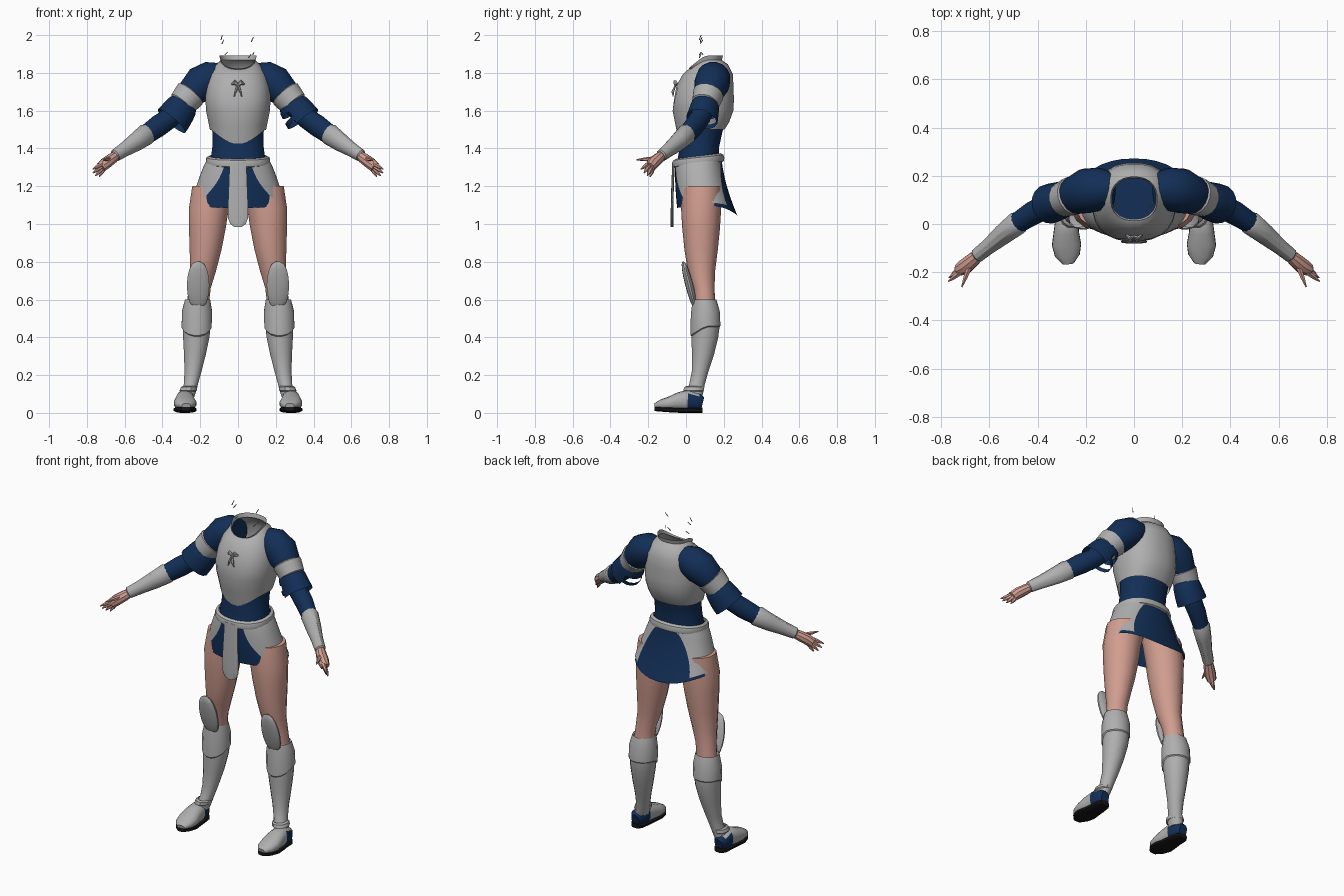
import bpy, bmesh, math
from mathutils import Vector


def material(name, rgb):
    m = bpy.data.materials.new(name)
    m.diffuse_color = (*rgb, 1)
    return m


GREY = material("plate_grey", (0.43, 0.43, 0.43))
BLUE = material("navy_cloth", (0.006, 0.028, 0.095))
SKIN = material("skin", (0.64, 0.34, 0.28))
BLACK = material("sole_black", (0.008, 0.008, 0.008))


def finish(name, bm, mats, rule=None, angle=32):
    bmesh.ops.recalc_face_normals(bm, faces=bm.faces)
    if rule:
        for f in bm.faces:
            f.material_index = rule(f.calc_center_median())
    me = bpy.data.meshes.new(name)
    bm.to_mesh(me)
    bm.free()
    for m in mats:
        me.materials.append(m)
    ob = bpy.data.objects.new(name, me)
    bpy.context.collection.objects.link(ob)
    bpy.ops.object.select_all(action='DESELECT')
    ob.select_set(True)
    bpy.context.view_layer.objects.active = ob
    bpy.ops.object.shade_smooth_by_angle(angle=math.radians(angle))
    return ob


def spow(v, p):
    return math.copysign(abs(v) ** p, v)


def loft(name, rings, mats, s=1, n=16, flat=False, caps=(True, True), p=1.0,
         tweak=None, rule=None, hole=None):
    """Skin rings of (x, y, z, half width, half depth); flat keeps rings level."""
    bm = bmesh.new()
    c = [Vector(r[:3]) for r in rings]
    rows = []
    for i, r in enumerate(rings):
        u, v = Vector((1, 0, 0)), Vector((0, 1, 0))
        if not flat:
            t = (c[min(i + 1, len(c) - 1)] - c[max(i - 1, 0)]).normalized()
            u = t.cross(Vector((0, 0, 1))).normalized()
            v = u.cross(t)
        row = []
        for k in range(n):
            a = 2 * math.pi * (k + 0.5) / n
            q = c[i] + u * r[3] * spow(math.cos(a), p) + v * r[4] * spow(math.sin(a), p)
            if tweak:
                q = tweak(i, a, q)
            row.append(bm.verts.new((q.x * s, q.y, q.z)))
        rows.append(row)
    for i in range(len(rows) - 1):
        for k in range(n):
            if hole and hole(i, k):
                continue
            j = (k + 1) % n
            bm.faces.new((rows[i][k], rows[i][j], rows[i + 1][j], rows[i + 1][k]))
    if caps[0]:
        bm.faces.new(rows[0])
    if caps[1]:
        bm.faces.new(rows[-1])
    return finish(name, bm, mats, rule)


def grid(name, nu, nv, fn, mats):
    bm = bmesh.new()
    g = [[bm.verts.new(fn(i / nu, j / nv)) for i in range(nu + 1)] for j in range(nv + 1)]
    for j in range(nv):
        for i in range(nu):
            bm.faces.new((g[j][i], g[j][i + 1], g[j + 1][i + 1], g[j + 1][i]))
    return finish(name, bm, mats)


# Waist cloth, closed inside the hollow breastplate
loft("waist", [(0, .065, 1.32, .15, .115), (0, .07, 1.40, .138, .105), (0, .08, 1.47, .136, .11),
               (0, .09, 1.56, .145, .12)], [BLUE], flat=True, n=20, p=.9)


# Breastplate with pointed lower front edge and scooped collar
def plate_edge(i, a, q):
    front = max(0, -math.sin(a))
    if i == 0:
        q.z -= .075 * front ** 3
    if i == 1:
        q.z -= .03 * front ** 3
    if i >= 6:
        q.z -= (.03, .05, .07)[i - 6] * front
    if i == 3:                       # slight hollow down the middle of the chest
        q.y += .012 * front ** 12
    return q


loft("breastplate", [(0, .083, 1.50, .150, .122), (0, .088, 1.54, .158, .142), (0, .09, 1.60, .170, .162),
                     (0, .09, 1.66, .174, .165), (0, .1, 1.73, .168, .152), (0, .115, 1.79, .150, .135),
                     (0, .115, 1.845, .118, .108), (0, .105, 1.868, .092, .085), (0, .105, 1.893, .098, .092)],
     [GREY], flat=True, n=24, p=.88, caps=(False, False), tweak=plate_edge)

# Small knot ornament on the upper chest
for s in (1, -1):
    loft("chest_knot_loop", [(0, -.052, 1.735, .006, .008), (.018, -.058, 1.75, .01, .014),
                             (.032, -.046, 1.74, .005, .006)], [GREY], s=s, n=6)
    loft("chest_knot_tail", [(.003, -.056, 1.735, .005, .005), (.012, -.07, 1.70, .008, .006),
                             (.02, -.068, 1.675, .003, .003)], [GREY], s=s, n=6)


# Skirt surface shared by cloth and side panels (angle from the front, v from top to hem)
def skirt_point(ang, v, off=0):
    back = (1 - math.cos(ang)) / 2
    w = .158 + .088 * v ** .8 + off
    cy = .065 + .03 * v ** 1.5
    d = .122 + (.02 + .035 * back * v) * v + off
    z0 = 1.325 + .03 * back
    z1 = 1.085 - .04 * max(0, -math.cos(ang)) ** 3 + .012 * math.sin(ang) ** 2
    return Vector((w * spow(math.sin(ang), .9), cy - d * spow(math.cos(ang), .9), z0 + (z1 - z0) * v))


grid("skirt", 36, 6, lambda u, v: skirt_point(2 * math.pi * u, v), [BLUE])
for s in (1, -1):
    def panel(u, v):
        a0 = math.radians(22 + 34 * v ** 2)
        a1 = math.radians(172 - 44 * v ** .45 + 8 * v ** 3)
        q = skirt_point(a0 + (a1 - a0) * u, v * .93, .006)
        q.x *= s
        return q
    grid("skirt_panel", 16, 8, panel, [GREY])

# Belt, rising towards the back
loft("belt", [(0, .065, z, .155 + e, .122 + e) for z, e in
              ((1.312, .004), (1.318, .014), (1.335, .017), (1.352, .012), (1.36, -.004))],
     [GREY], flat=True, n=24, p=.9, caps=(False, False),
     tweak=lambda i, a, q: Vector((q.x, q.y, q.z + .015 * math.sin(a))))

# Front hanging tab
tab = [(.045, 1.325), (.05, 1.2), (.055, 1.08), (.054, 1.03), (.042, 1.0), (.02, .984)]
loft("front_tab", [(0, -.066 - .008 * min(1, (1.325 - z) * 5), z, w, .007) for w, z in tab],
     [GREY], flat=True, n=12, p=.7)

for s in (1, -1):
    # Sleeved arm and grey bracer
    loft("arm_sleeve", [(.09, .145, 1.785, .07, .07), (.14, .145, 1.775, .09, .09),
                        (.195, .138, 1.745, .094, .095), (.25, .118, 1.69, .078, .078),
                        (.29, .105, 1.64, .06, .062), (.36, .075, 1.562, .053, .055),
                        (.42, .045, 1.52, .05, .058), (.49, .0, 1.47, .043, .052)], [BLUE], s=s)
    loft("bracer", [(.475, .01, 1.482, .043, .052), (.485, .003, 1.475, .05, .058),
                    (.54, -.04, 1.435, .044, .05), (.60, -.09, 1.395, .034, .039),
                    (.65, -.13, 1.363, .031, .033), (.655, -.134, 1.36, .024, .026)], [GREY], s=s, n=12)
    # Upper arm band
    loft("arm_band", [(.248, .12, 1.693, .074, .078), (.252, .118, 1.688, .082, .085),
                      (.295, .102, 1.637, .072, .076), (.298, .101, 1.633, .062, .066)], [GREY], s=s)
    # Flared short sleeve, with open slits on one side
    loft("sleeve_flare", [(.275, .108, 1.66, .062, .064), (.295, .102, 1.625, .074, .083),
                          (.308, .098, 1.605, .077, .088), (.325, .092, 1.58, .08, .092),
                          (.338, .088, 1.562, .082, .094), (.352, .083, 1.545, .083, .096)],
         [BLUE], s=s, caps=(False, False),
         hole=lambda i, k: s == 1 and i in (2, 4) and 9 <= k <= 14)
    # Hand with fingers and thumb
    loft("palm", [(.635, -.118, 1.37, .022, .024), (.665, -.145, 1.348, .03, .03),
                  (.70, -.175, 1.322, .034, .032), (.725, -.19, 1.30, .026, .03)], [SKIN], s=s, n=10)
    for base, tip in (((.72, -.2, 1.318), (.77, -.238, 1.29)), ((.722, -.195, 1.306), (.768, -.222, 1.27)),
                      ((.72, -.185, 1.295), (.755, -.205, 1.255)), ((.708, -.175, 1.295), (.735, -.19, 1.25)),
                      ((.68, -.17, 1.345), (.715, -.262, 1.34))):
        b, t = Vector(base), Vector(tip)
        loft("finger", [(*b, .013, .013), (*b.lerp(t, .55), .01, .01), (*t, .003, .003)], [SKIN], s=s, n=6)

    # Bare thigh
    loft("thigh", [(.13, .085, 1.2, .115, .105), (.155, .08, 1.08, .108, .106), (.162, .08, .98, .1, .1),
                   (.172, .08, .86, .086, .088), (.185, .082, .75, .07, .072), (.203, .095, .66, .06, .056),
                   (.212, .1, .58, .06, .055)], [SKIN], s=s, flat=True, n=14)
    # Greave
    loft("greave", [(.213, .1, .59, .058, .055), (.214, .1, .6, .067, .062), (.216, .104, .54, .077, .074),
                    (.218, .104, .47, .076, .077), (.221, .1, .4, .071, .072), (.228, .09, .31, .059, .06),
                    (.238, .075, .22, .046, .045), (.25, .058, .15, .038, .042), (.262, .045, .11, .04, .048),
                    (.27, .04, .08, .038, .045)], [GREY], s=s, flat=True, n=16)

    # Raised upper shin cuff whose lower edge dips at the front
    def cuff_edge(i, a, q):
        q.z -= (0, .02, .05, .05)[i] * max(0, -math.sin(a))
        return q
    loft("shin_cuff", [(.214, .098, .6, .068, .064), (.217, .102, .54, .081, .078),
                       (.219, .103, .46, .081, .081), (.219, .103, .452, .072, .074)],
         [GREY], s=s, flat=True, caps=(False, False), tweak=cuff_edge)
    # Oval knee plate
    knee = []
    for k in range(9):
        t = math.pi * (.04 + .92 * k / 8)
        z = .675 + .127 * math.cos(t)
        knee.append((.211, .018 - (z - .675) * .26, z, .061 * math.sin(t) ** .8, .022 * math.sin(t) ** .8))
    loft("knee_plate", knee, [GREY], s=s, flat=True, n=14)
    # Ankle strap and shoe with cloth heel and dark sole
    loft("ankle_strap", [(.256, .045, .142, .036, .044), (.259, .043, .136, .045, .054),
                         (.264, .04, .118, .047, .056), (.266, .04, .112, .04, .048)],
         [GREY], s=s, flat=True, n=12, caps=(False, False))
    foot = [(.283, .088, .05, .026, .034), (.283, .065, .056, .043, .047), (.28, .01, .066, .048, .056),
            (.281, -.035, .06, .053, .05), (.28, -.085, .05, .061, .037), (.277, -.13, .043, .052, .028),
            (.274, -.164, .035, .024, .016)]
    loft("shoe", foot, [GREY, BLUE], s=s, n=14, p=.85,
         rule=lambda q: 1 if q.y > .0 and q.z < .1 else 0)
    loft("sole", [(x, y, .014 + max(0, -y - .05) * .08, w + .001, .014) for x, y, z, w, h in foot],
         [BLACK], s=s, n=12, p=.6)

# Loose slivers floating above the collar
for a, b in (((-.09, .07, 1.975), (-.083, .08, 2.0)), ((-.085, .075, 1.955), (-.074, .09, 1.975)),
             ((-.07, .07, 1.895), (-.055, .08, 1.91)), ((.07, .075, 1.965), (.082, .085, 1.99)),
             ((.055, .07, 1.88), (.07, .08, 1.9)), ((.078, .09, 1.895), (.085, .08, 1.91))):
    loft("loose_sliver", [(*a, .003, .003), (*b, .002, .002)], [GREY], n=4)
